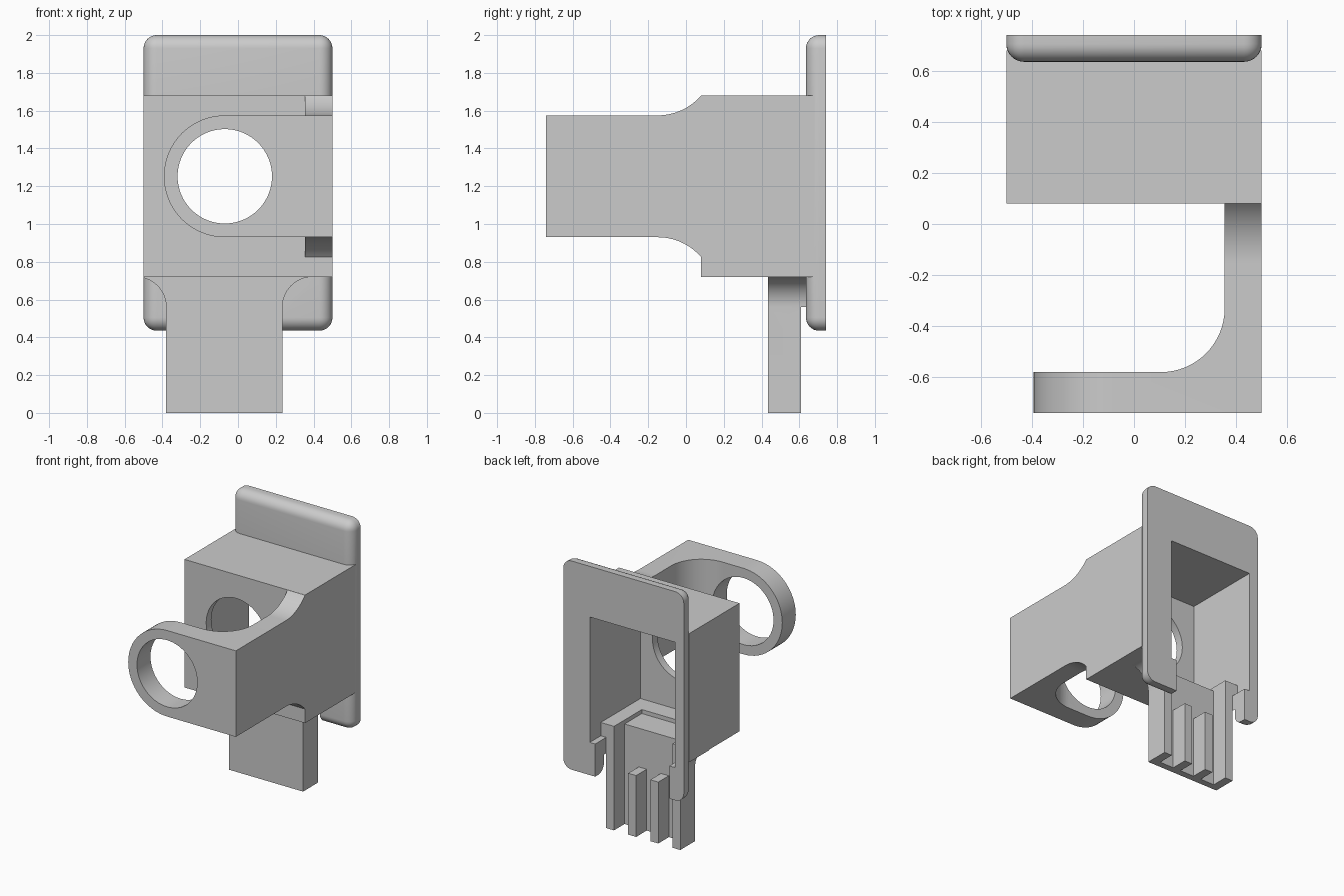
import bpy, bmesh
from math import sin, cos, pi, radians

if "Cube" in bpy.data.objects:
    bpy.data.objects.remove(bpy.data.objects["Cube"], do_unlink=True)

grey = bpy.data.materials.new("plain grey")
grey.use_nodes = True
colour = (0.6, 0.6, 0.6, 1)
grey.diffuse_color = colour
grey.node_tree.nodes["Principled BSDF"].inputs["Base Color"].default_value = colour


def finish(name, bm):
    bmesh.ops.recalc_face_normals(bm, faces=bm.faces)
    mesh = bpy.data.meshes.new(name)
    bm.to_mesh(mesh)
    bm.free()
    mesh.materials.append(grey)
    ob = bpy.data.objects.new(name, mesh)
    bpy.context.collection.objects.link(ob)
    return ob


def prism(name, points, axis, lo, hi):
    """Extrude a closed 2D profile along one axis."""
    place = {"X": lambda a, b, d: (d, a, b),
             "Y": lambda a, b, d: (a, d, b),
             "Z": lambda a, b, d: (a, b, d)}[axis]
    bm = bmesh.new()
    low = [bm.verts.new(place(a, b, lo)) for a, b in points]
    high = [bm.verts.new(place(a, b, hi)) for a, b in points]
    bm.faces.new(low)
    bm.faces.new(high)
    n = len(points)
    for i in range(n):
        j = (i + 1) % n
        bm.faces.new((low[i], low[j], high[j], high[i]))
    return finish(name, bm)


def block(name, x0, x1, y0, y1, z0, z1):
    return prism(name, [(x0, y0), (x1, y0), (x1, y1), (x0, y1)], "Z", z0, z1)


def arc(cx, cy, r, start, end, steps=16):
    angles = [radians(start + (end - start) * i / steps) for i in range(steps + 1)]
    return [(cx + r * cos(a), cy + r * sin(a)) for a in angles]


def disc(name, r, y0, y1):
    return prism(name, arc(HOLE_X, HOLE_Z, r, 0, 354.375, 63), "Y", y0, y1)


def combine(target, tool, operation):
    mod = target.modifiers.new(operation, "BOOLEAN")
    mod.operation = operation
    mod.solver = "EXACT"
    mod.object = tool
    bpy.context.view_layer.objects.active = target
    bpy.ops.object.modifier_apply(modifier=mod.name)
    bpy.data.objects.remove(tool, do_unlink=True)


HOLE_X, HOLE_Z = -0.07, 1.2525
RING = 0.3225
TAB_L, TAB_R = -0.38, 0.235

# Back plate, rounded everywhere except around its flat back
plate = block("plate", -0.5, 0.5, 0.635, 0.74, 0.435, 2.0)
bm = bmesh.new()
bm.from_mesh(plate.data)
edges = [e for e in bm.edges if min(v.co.y for v in e.verts) < 0.7]
bmesh.ops.bevel(bm, geom=edges, offset=0.07, segments=8, profile=0.5, affect="EDGES")
bm.to_mesh(plate.data)
bm.free()

# Clip arm: L shape from above, flared where it meets the housing
plan = ([(HOLE_X, -0.74), (0.5, -0.74), (0.5, 0.1), (0.355, 0.1)]
        + arc(0.105, -0.33, 0.25, 0, -90) + [(HOLE_X, -0.58)])
arm = prism("arm", plan, "Z", 0.7, 1.8)
R = 0.304
upper = arc(-0.15, HOLE_Z + RING + R, R, -90, -41)
side = [(-0.8, HOLE_Z + RING)] + upper + [(0.12, upper[-1][1])]
side += [(y, 2 * HOLE_Z - z) for y, z in reversed(side)]
combine(arm, prism("arm_side", side, "X", -0.6, 0.6), "INTERSECT")
combine(arm, disc("arm_end", RING, -0.74, -0.58), "UNION")
combine(arm, disc("arm_hole", 0.25, -0.9, -0.5), "DIFFERENCE")


# Latch tab, flared at its root
def tab_profile(bottom):
    return ([(TAB_L, bottom), (TAB_R, bottom)]
            + arc(TAB_R + 0.16, 0.56, 0.16, 180, 90)
            + [(TAB_R + 0.16, 0.74), (-0.5, 0.74)]
            + arc(TAB_L - 0.16, 0.56, 0.16, 75.5, 0))


# Housing joined with the other solids
body = block("socket_body", -0.5, 0.5, 0.08, 0.68, 0.72, 1.68)
for part in (plate, arm,
             prism("tab", tab_profile(0), "Y", 0.435, 0.61),
             prism("tab_cheeks", tab_profile(0.5), "Y", 0.5, 0.66)):
    combine(body, part, "UNION")

# Pocket, its mouth, the plate notch, and the stepped floor
POCKET = (-0.425, 0.28)
CHANNEL = (TAB_L + 0.065, TAB_R - 0.065)
cutters = [block("pocket", *POCKET, 0.14, 0.62, 0.78, 1.62),
           block("mouth", *POCKET, 0.61, 0.9, 0.68, 1.62),
           block("notch", TAB_L, TAB_R, 0.61, 0.9, 0.3, 0.7),
           block("floor_step", *CHANNEL, 0.28, 0.65, 0.75, 0.8),
           block("tab_recess", *CHANNEL, 0.485, 0.65, 0.46, 0.77),
           disc("front_hole", 0.25, 0.0, 0.3)]

# Three channels between four rails on the back of the tab
width, rail = 0.118, 0.0655
for i in range(3):
    x = CHANNEL[0] + i * (width + rail)
    cutters.append(block("channel", x, x + width, 0.485, 0.65, -0.1, 0.5))
for cutter in cutters:
    combine(body, cutter, "DIFFERENCE")

bpy.ops.object.select_all(action="DESELECT")
body.select_set(True)
bpy.context.view_layer.objects.active = body
bpy.ops.object.shade_smooth_by_angle(angle=radians(30))
